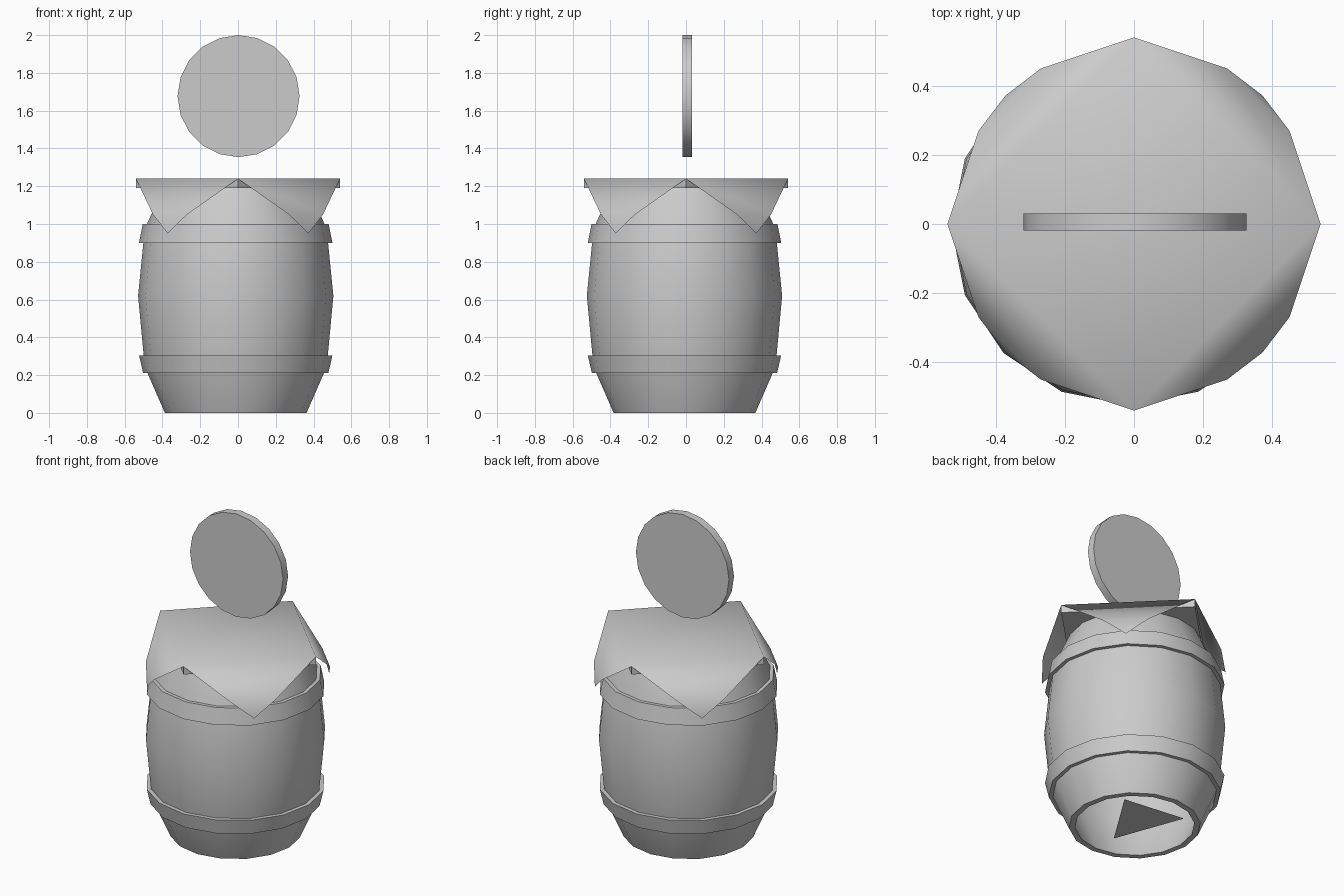
import bpy, bmesh, math

cube = bpy.data.objects.get("Cube")
if cube:
    bpy.data.objects.remove(cube, do_unlink=True)

grey = bpy.data.materials.new("plain_grey")
grey.use_nodes = True
GREY = (0.6, 0.6, 0.6, 1.0)
grey.diffuse_color = GREY
for node in grey.node_tree.nodes:
    if node.type == 'BSDF_PRINCIPLED':
        node.inputs["Base Color"].default_value = GREY


def add_object(name, bm, angle=30, recalc=True):
    if recalc:
        bmesh.ops.recalc_face_normals(bm, faces=bm.faces[:])
    mesh = bpy.data.meshes.new(name)
    bm.to_mesh(mesh)
    bm.free()
    mesh.materials.append(grey)
    obj = bpy.data.objects.new(name, mesh)
    bpy.context.collection.objects.link(obj)
    bpy.ops.object.select_all(action='DESELECT')
    obj.select_set(True)
    bpy.context.view_layer.objects.active = obj
    bpy.ops.object.shade_smooth_by_angle(angle=math.radians(angle))
    return obj


def lathe(name, profile, sides=16):
    """Spin a closed (radius, height) loop around z."""
    bm = bmesh.new()
    rings = []
    for i in range(sides):
        a = 2 * math.pi * i / sides
        rings.append([bm.verts.new((r * math.cos(a), r * math.sin(a), z))
                      for r, z in profile])
    n = len(profile)
    for i in range(sides):
        p, q = rings[i], rings[(i + 1) % sides]
        for j in range(n):
            k = (j + 1) % n
            bm.faces.new((p[j], q[j], q[k], p[k]))
    obj = add_object(name, bm)
    obj.location = (-0.012, -0.008, 0)
    return obj


# Hollow barrel body, open underneath
outer = [(0.375, 0), (0.467, 0.21), (0.487, 0.3), (0.517, 0.62),
         (0.487, 0.92), (0.47, 1.0), (0.38, 1.2)]
inner = [(r - 0.035, z) for r, z in reversed(outer)]
lathe("barrel_body", outer + inner)

# Two metal hoops
lathe("lower_hoop", [(0.455, 0.21), (0.49, 0.21), (0.512, 0.305), (0.47, 0.305)])
lathe("upper_hoop", [(0.47, 0.9), (0.512, 0.9), (0.492, 1.0), (0.455, 1.0)])

# Loose triangular patch inside the open bottom
bm = bmesh.new()
bm.faces.new([bm.verts.new(p) for p in
              ((0.18, 0.13, 0.04), (-0.06, -0.25, 0.04), (-0.22, 0.18, 0.04))])
bm.faces.ensure_lookup_table()
bm.normal_update()
if bm.faces[0].normal.z > 0:
    bm.faces[0].normal_flip()
add_object("bottom_patch", bm, recalc=False)


def turn(p, quarter):
    x, y, z = p
    for _ in range(quarter):
        x, y = -y, x
    return (x, y, z)


# Square lid under the cloth, its top left to the cloth
REACH, TOP, UNDER = 0.54, 1.24, 1.19
bm = bmesh.new()
high = [bm.verts.new(turn((REACH, 0, TOP), i)) for i in range(4)]
low = [bm.verts.new(turn((REACH, 0, UNDER), i)) for i in range(4)]
for i in range(4):
    j = (i + 1) % 4
    bm.faces.new((low[i], low[j], high[j], high[i]))
bm.faces.new(low[::-1])
add_object("lid_board", bm, recalc=False)

# Draped cloth with four hanging points
bm = bmesh.new()
corners = [bm.verts.new(turn((REACH, 0, TOP), i)) for i in range(4)]
bm.faces.new(corners)
for i in range(4):
    a, b = corners[i], corners[(i + 1) % 4]
    s1, s2, tip = [bm.verts.new(turn(p, i)) for p in
                   ((0.45, 0.27, 1.05), (0.27, 0.45, 1.05), (0.372, 0.372, 0.95))]
    bm.faces.new((a, s1, s2, b))
    bm.faces.new((s1, tip, s2))
add_object("cloth_cover", bm, angle=180, recalc=False)

# Upright disc floating above the barrel
bm = bmesh.new()
bmesh.ops.create_cone(bm, cap_ends=True, segments=20, radius1=0.323,
                      radius2=0.323, depth=0.05)
disc = add_object("floating_disc", bm)
disc.rotation_euler = (math.pi / 2, 0, 0)
disc.location = (0.003, 0.006, 1.677)
